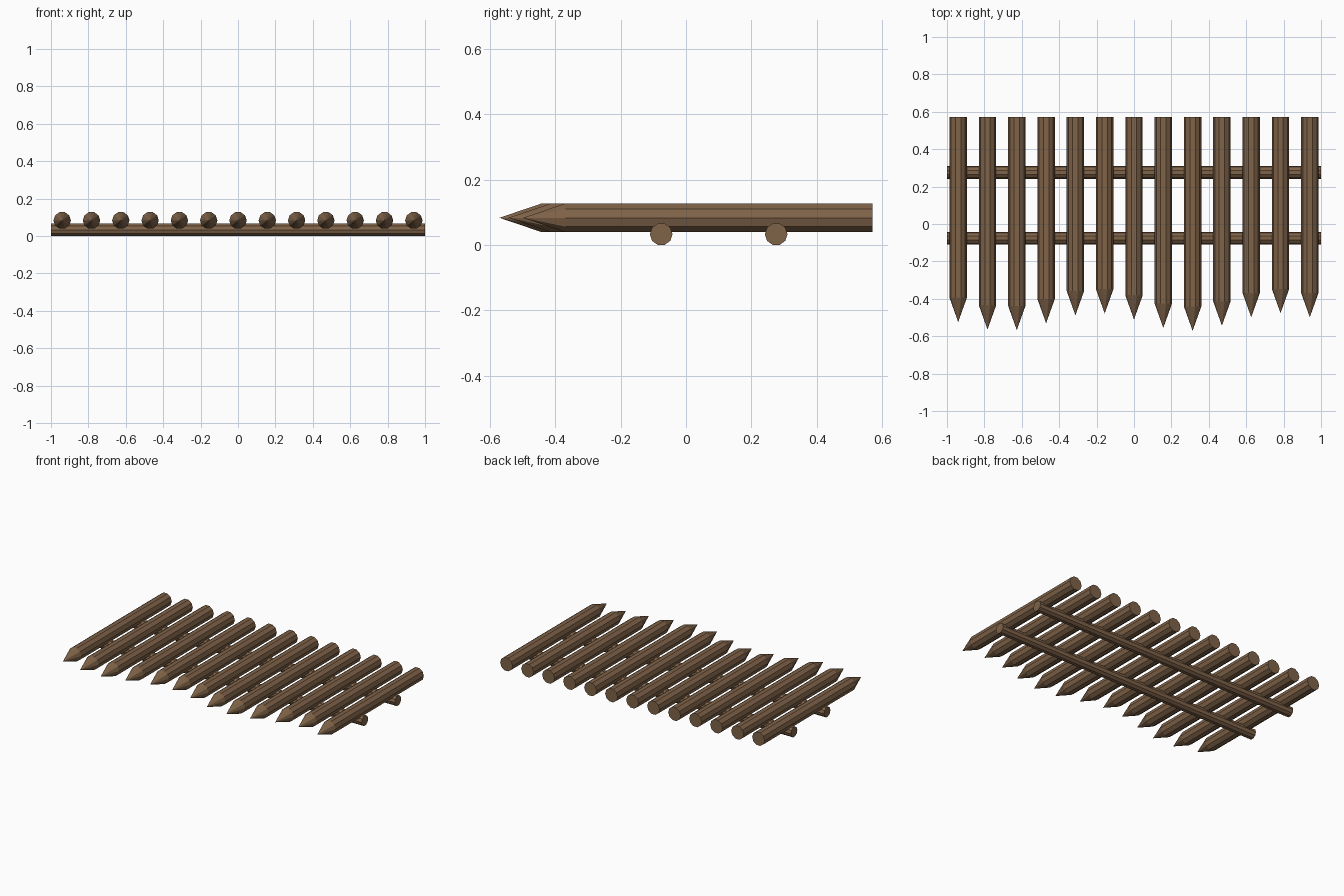
import bpy, bmesh, math
from mathutils import Vector

if "Cube" in bpy.data.objects:
    bpy.data.objects.remove(bpy.data.objects["Cube"])

wood = bpy.data.materials.new("brown wood")
wood.diffuse_color = (0.215, 0.125, 0.066, 1)
wood.use_nodes = True
wood.node_tree.nodes["Principled BSDF"].inputs["Base Color"].default_value = wood.diffuse_color

SIDES = 10


def log(name, rings, to_world, tip=None):
    """Flat-faced round log: rings are (distance, radius), optional pointed end."""
    bm = bmesh.new()
    loops = []
    for d, r in rings:
        loops.append([bm.verts.new(to_world(d, r * math.cos(a), r * math.sin(a)))
                      for a in (2 * math.pi * k / SIDES for k in range(SIDES))])
    for a, b in zip(loops, loops[1:]):
        for k in range(SIDES):
            n = (k + 1) % SIDES
            bm.faces.new((a[k], a[n], b[n], b[k]))
    bm.faces.new(loops[0])
    if tip is None:
        bm.faces.new(loops[-1])
    else:
        p = bm.verts.new(to_world(tip, 0, 0))
        for k in range(SIDES):
            bm.faces.new((loops[-1][k], loops[-1][(k + 1) % SIDES], p))
    bmesh.ops.recalc_face_normals(bm, faces=bm.faces)
    mesh = bpy.data.meshes.new(name)
    bm.to_mesh(mesh)
    bm.free()
    mesh.materials.append(wood)
    ob = bpy.data.objects.new(name, mesh)
    bpy.context.collection.objects.link(ob)
    return ob


# Two cross rails lying on the ground
RAIL_R = 0.0345
for name, y in (("front_rail", -0.076), ("back_rail", 0.276)):
    log(name, [(-1, RAIL_R), (1, RAIL_R)],
        lambda d, u, v, y=y: Vector((d, y + u, RAIL_R * math.cos(math.pi / 10) + v)))

# Thirteen sharpened stakes, tips following a gentle wave
R, BACK, POINT = 0.0465, 0.571, 0.13
for i in range(13):
    x = -0.94 + i * 1.88 / 12
    tip = -0.524 - 0.0475 * math.sin(i)
    log(f"stake_{i + 1}", [(BACK, R), (tip + POINT, R)],
        lambda d, u, v, x=x: Vector((x + u, d, 0.083 + v)), tip)
